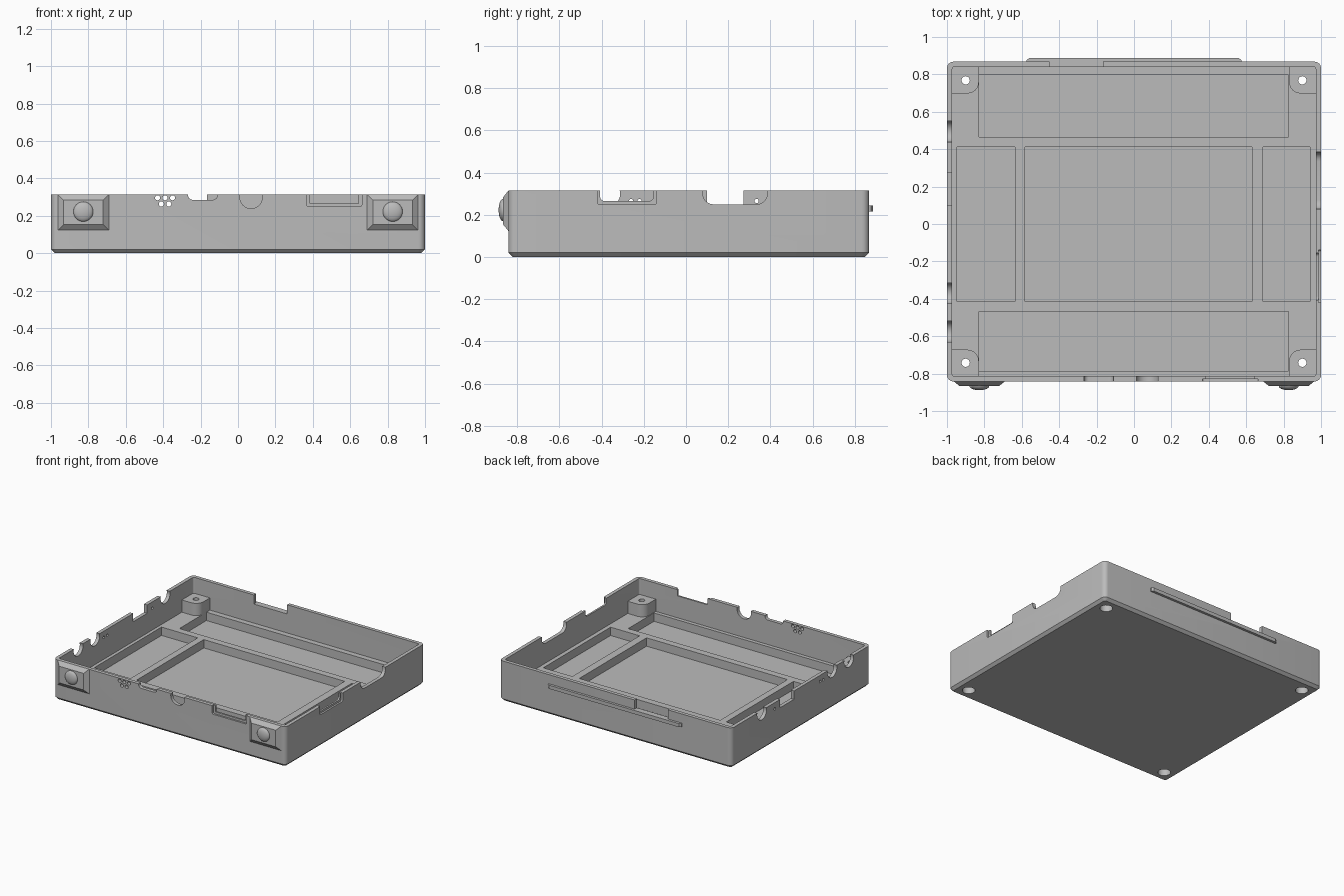
import bpy, bmesh
from math import cos, sin, pi
from mathutils import Vector

cube = bpy.data.objects.get("Cube")
if cube:
    bpy.data.objects.remove(cube)

grey = bpy.data.materials.new("plain grey")
grey.use_nodes = True
grey.diffuse_color = (0.5, 0.5, 0.5, 1)
grey.node_tree.nodes["Principled BSDF"].inputs["Base Color"].default_value = (0.5, 0.5, 0.5, 1)

# Main dimensions
FRONT, BACK, TOP, WALL = -0.842, 0.868, 0.314, 0.028
SHELF, POCKET, BOSS_TOP = 0.095, 0.03, 0.19
MID = (FRONT + BACK) / 2
OPEN = TOP + 0.1


def finish(name, bm):
    bmesh.ops.recalc_face_normals(bm, faces=bm.faces)
    mesh = bpy.data.meshes.new(name)
    bm.to_mesh(mesh)
    bm.free()
    mesh.materials.append(grey)
    obj = bpy.data.objects.new(name, mesh)
    bpy.context.collection.objects.link(obj)
    return obj


def prism(name, points, axis, lo, hi, inset=0.0):
    """Extrude a 2D outline along an axis; inset shrinks the low end."""
    place = {"X": lambda u, v, w: (w, u, v),
             "Y": lambda u, v, w: (u, w, v),
             "Z": lambda u, v, w: (u, v, w)}[axis]
    us, vs = [p[0] for p in points], [p[1] for p in points]
    cu, cv = (min(us) + max(us)) / 2, (min(vs) + max(vs)) / 2
    ku = 1 - 2 * inset / (max(us) - min(us))
    kv = 1 - 2 * inset / (max(vs) - min(vs))
    bm = bmesh.new()
    low = [bm.verts.new(place(cu + (u - cu) * ku, cv + (v - cv) * kv, lo)) for u, v in points]
    high = [bm.verts.new(place(u, v, hi)) for u, v in points]
    bm.faces.new(low)
    bm.faces.new(high)
    for i in range(len(points)):
        j = (i + 1) % len(points)
        bm.faces.new((low[i], low[j], high[j], high[i]))
    return finish(name, bm)


def rect(u0, u1, v0, v1, radii=(0, 0, 0, 0), steps=6):
    """Rectangle with a radius per corner, anticlockwise from low-low."""
    pts = []
    corners = ((u0, v0, 1, 1), (u1, v0, -1, 1), (u1, v1, -1, -1), (u0, v1, 1, -1))
    for k, ((u, v, su, sv), r) in enumerate(zip(corners, radii)):
        if r == 0:
            pts.append((u, v))
            continue
        for i in range(steps + 1):
            a = pi + (k + i / steps) * pi / 2
            pts.append((u + su * r + r * cos(a), v + sv * r + r * sin(a)))
    return pts


def circle(u, v, r, n=32):
    return [(u + r * cos(2 * pi * i / n), v + r * sin(2 * pi * i / n)) for i in range(n)]


def combine(target, tool, operation="DIFFERENCE"):
    mod = target.modifiers.new("combine", "BOOLEAN")
    mod.operation, mod.solver, mod.object = operation, "EXACT", tool
    bpy.context.view_layer.objects.active = target
    bpy.ops.object.modifier_apply(modifier=mod.name)
    bpy.data.objects.remove(tool)


# Case body: rounded block with a chamfered underside
case = prism("case_body", rect(-1, 1, FRONT, BACK, (0.035,) * 4), "Z", 0, TOP)
bm = bmesh.new()
bm.from_mesh(case.data)
under = [e for e in bm.edges if all(v.co.z < 0.001 for v in e.verts)]
bmesh.ops.bevel(bm, geom=under, offset=0.02, segments=1, affect="EDGES")
bm.to_mesh(case.data)
bm.free()

# Hollow inside and floor pockets
combine(case, prism("cavity", rect(-1 + WALL, 1 - WALL, FRONT + WALL, BACK - WALL, (0.012,) * 4),
                    "Z", SHELF, OPEN))
for x0, x1, y0, y1 in ((-0.83, 0.825, 0.465, 0.797), (-0.83, 0.825, -0.785, -0.468),
                       (-0.947, -0.635, -0.415, 0.412), (-0.583, 0.63, -0.415, 0.412),
                       (0.69, 0.94, -0.415, 0.412)):
    combine(case, prism("pocket", rect(x0, x1, y0, y1), "Z", POCKET, OPEN))

# Corner screw posts with through holes and wide bores from below
for sx in (-1, 1):
    for sy in (-1, 1):
        x0, x1 = sorted((sx * 0.985, sx * 0.83))
        y0, y1 = sorted((MID + sy * 0.84, MID + sy * 0.685))
        signs = ((-1, -1), (1, -1), (1, 1), (-1, 1))
        radii = [0.06 if s == (-sx, -sy) else 0 for s in signs]
        combine(case, prism("post", rect(x0, x1, y0, y1, radii), "Z", SHELF - 0.01, BOSS_TOP), "UNION")
        hx, hy = sx * 0.9, MID + sy * 0.755
        combine(case, prism("screw_hole", circle(hx, hy, 0.022), "Z", -0.1, OPEN))
        combine(case, prism("screw_bore", circle(hx, hy, 0.045), "Z", -0.1, 0.11))


def wall_cut(points, axis, outer, inward, depth=WALL + 0.01):
    lo, hi = sorted((outer - inward * 0.01, outer + inward * depth))
    combine(case, prism("cutter", points, axis, lo, hi))


# Front wall: vent holes, small notch, round jack and recessed port
for x, z in ((-0.43, 0.296), (-0.39, 0.296), (-0.35, 0.296), (-0.41, 0.263), (-0.37, 0.263)):
    wall_cut(circle(x, z, 0.0135, 16), "Y", FRONT, 1)
wall_cut(rect(-0.267, -0.11, 0.285, OPEN, (0.025, 0.025, 0, 0)), "Y", FRONT, 1)
wall_cut(circle(0.07, 0.299, 0.06), "Y", FRONT, 1)
wall_cut(rect(0.385, 0.645, 0.265, OPEN), "Y", FRONT, 1)
wall_cut(rect(0.367, 0.662, 0.249, OPEN, (0.01, 0.01, 0, 0)), "Y", FRONT, 1, WALL / 2)

# Right-hand (+x) wall: recessed port and wide rounded port
wall_cut(rect(-0.407, -0.155, 0.265, OPEN, (0.02, 0.02, 0, 0)), "X", 1, -1)
wall_cut(rect(-0.42, -0.14, 0.249, OPEN, (0.01, 0.01, 0, 0)), "X", 1, -1, WALL / 2)
wall_cut(rect(0.08, 0.385, 0.249, OPEN, (0.05, 0.05, 0, 0)), "X", 1, -1)

# Opposite (-x) wall: round jacks, square notch and pin holes
for y in (-0.575, -0.37, 0.495):
    wall_cut(circle(y, 0.299, 0.058), "X", -1, 1)
wall_cut(rect(0.10, 0.272, 0.249, OPEN), "X", -1, 1)
for y in (-0.26, -0.22, 0.335):
    wall_cut(circle(y, 0.265, 0.01, 16), "X", -1, 1)

# Back wall: notch above a thin ridge
wall_cut(rect(-0.452, -0.165, 0.243, OPEN), "Y", BACK, -1)
ridge = [(-0.575, BACK - 0.005), (0.575, BACK - 0.005), (0.575, BACK + 0.008),
         (0.56, 0.887), (-0.56, 0.887), (-0.575, BACK + 0.008)]
prism("back_ridge", ridge, "Z", 0.215, 0.243)

# Front feet: bevelled plates carrying a shallow dome
for side, x in (("right", -0.827), ("left", 0.827)):
    prism(side + "_front_plate", rect(x - 0.136, x + 0.136, 0.123, TOP), "Y",
          FRONT - 0.025, FRONT, inset=0.031)
    bm = bmesh.new()
    bmesh.ops.create_uvsphere(bm, u_segments=32, v_segments=16, radius=0.053)
    bmesh.ops.scale(bm, vec=(1, 0.4, 1), verts=bm.verts)
    bmesh.ops.translate(bm, vec=Vector((x, FRONT - 0.025, 0.222)), verts=bm.verts)
    finish(side + "_front_dome", bm)

# Smooth the curves and keep the edges crisp
for obj in bpy.context.collection.objects:
    if obj.type == "MESH" and grey.name in obj.data.materials:
        bpy.ops.object.select_all(action="DESELECT")
        obj.select_set(True)
        bpy.context.view_layer.objects.active = obj
        bpy.ops.object.shade_smooth_by_angle(angle=pi / 6)
